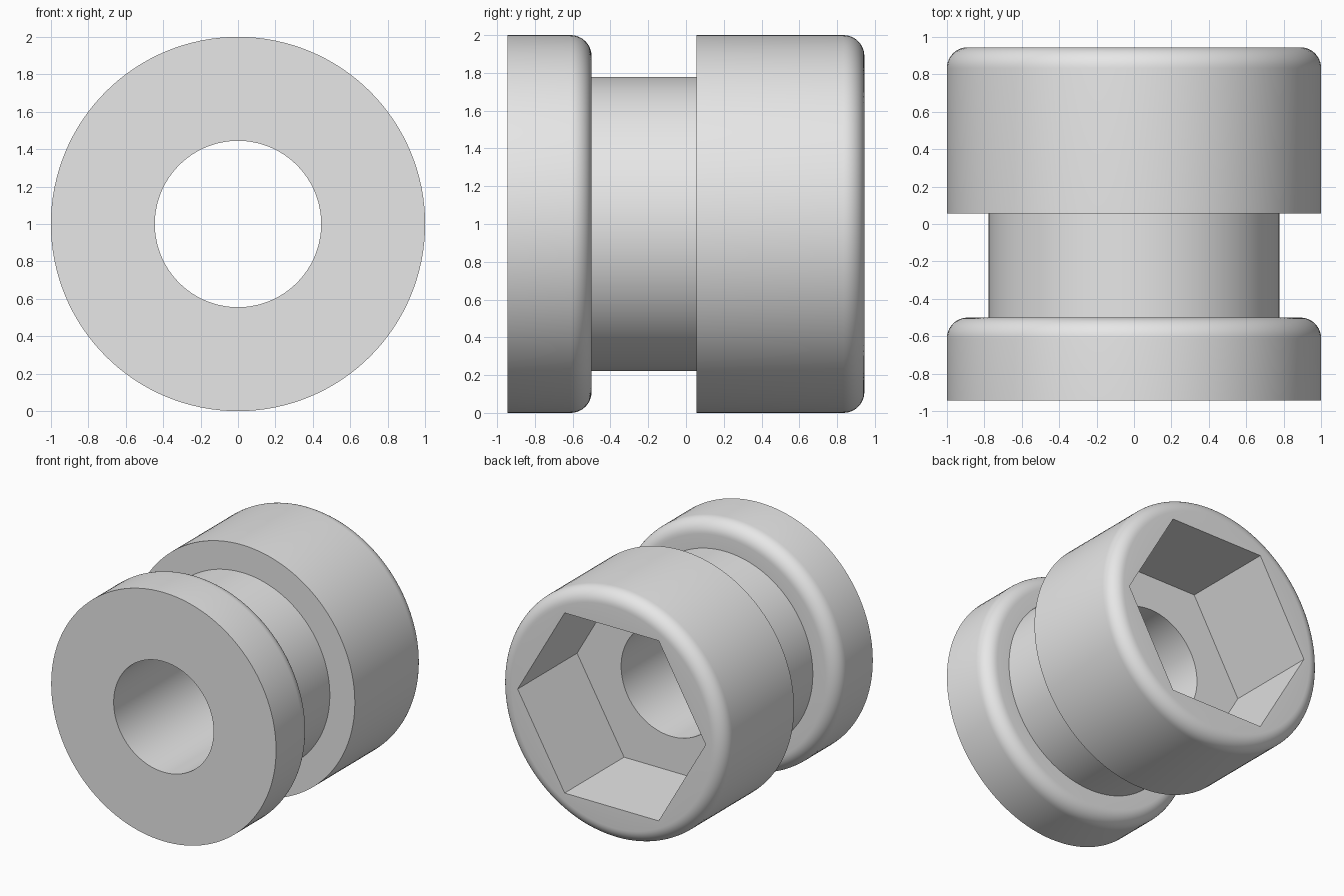
import bpy
import bmesh
import math
from mathutils import Matrix, Vector

cube = bpy.data.objects.get("Cube")
if cube:
    bpy.data.objects.remove(cube, do_unlink=True)

# Main dimensions, all multiples of one unit
U = 1 / 9
FRONT, BACK = -8.5 * U, 8.5 * U
BORE, NECK, RIM = 4 * U, 7 * U, 1.0
FLANGE_END, NECK_END = FRONT + 4 * U, FRONT + 9 * U
HEX_RADIUS, HEX_DEPTH = 0.836, 0.755
SEGMENTS = 128

grey = bpy.data.materials.new("plain grey")
grey.use_nodes = True
colour = (0.8, 0.8, 0.8, 1)
grey.diffuse_color = colour
grey.node_tree.nodes["Principled BSDF"].inputs["Base Color"].default_value = colour


def add_object(name, bm):
    bmesh.ops.recalc_face_normals(bm, faces=bm.faces)
    mesh = bpy.data.meshes.new(name)
    bm.to_mesh(mesh)
    bm.free()
    mesh.materials.append(grey)
    obj = bpy.data.objects.new(name, mesh)
    bpy.context.collection.objects.link(obj)
    return obj


def rounded_edge(y_end, steps=10):
    """Quarter-round from the rim down to the face at y_end."""
    angles = [math.pi / 2 * i / steps for i in range(steps + 1)]
    return [(RIM - U + U * math.cos(a), y_end - U + U * math.sin(a)) for a in angles]


# Bushing body: closed profile (radius, y) turned around the y axis
profile = [(BORE, FRONT), (RIM, FRONT)]
profile += rounded_edge(FLANGE_END)
profile += [(NECK, FLANGE_END), (NECK, NECK_END), (RIM, NECK_END)]
profile += rounded_edge(BACK)
profile += [(BORE, BACK)]

bm = bmesh.new()
rings = []
for i in range(SEGMENTS):
    a = math.tau * i / SEGMENTS
    rings.append([bm.verts.new((r * math.cos(a), y, 1 + r * math.sin(a))) for r, y in profile])
for i, ring in enumerate(rings):
    following = rings[(i + 1) % SEGMENTS]
    for j in range(len(profile)):
        k = (j + 1) % len(profile)
        bm.faces.new((ring[j], ring[k], following[k], following[j]))
body = add_object("flanged_bushing", bm)

# Hexagonal pocket cut into the back, corners pointing sideways
bm = bmesh.new()
length = HEX_DEPTH + 0.2
bmesh.ops.create_cone(bm, cap_ends=True, segments=6, radius1=HEX_RADIUS,
                      radius2=HEX_RADIUS, depth=length)
corner = max(bm.verts, key=lambda v: v.co.x).co
turn = Matrix.Rotation(-math.atan2(corner.y, corner.x), 4, "Z")
tip = Matrix.Rotation(math.pi / 2, 4, "X")
shift = Matrix.Translation(Vector((0, BACK - HEX_DEPTH + length / 2, 1)))
bmesh.ops.transform(bm, matrix=shift @ tip @ turn, verts=bm.verts)
cutter = add_object("hex_pocket_cutter", bm)
cutter.hide_render = True

pocket = body.modifiers.new("hex_pocket", "BOOLEAN")
pocket.operation = "DIFFERENCE"
pocket.solver = "EXACT"
pocket.object = cutter

bpy.ops.object.select_all(action="DESELECT")
body.select_set(True)
bpy.context.view_layer.objects.active = body
bpy.ops.object.modifier_apply(modifier=pocket.name)
bpy.data.objects.remove(cutter, do_unlink=True)
bpy.ops.object.shade_smooth_by_angle(angle=math.radians(30))
